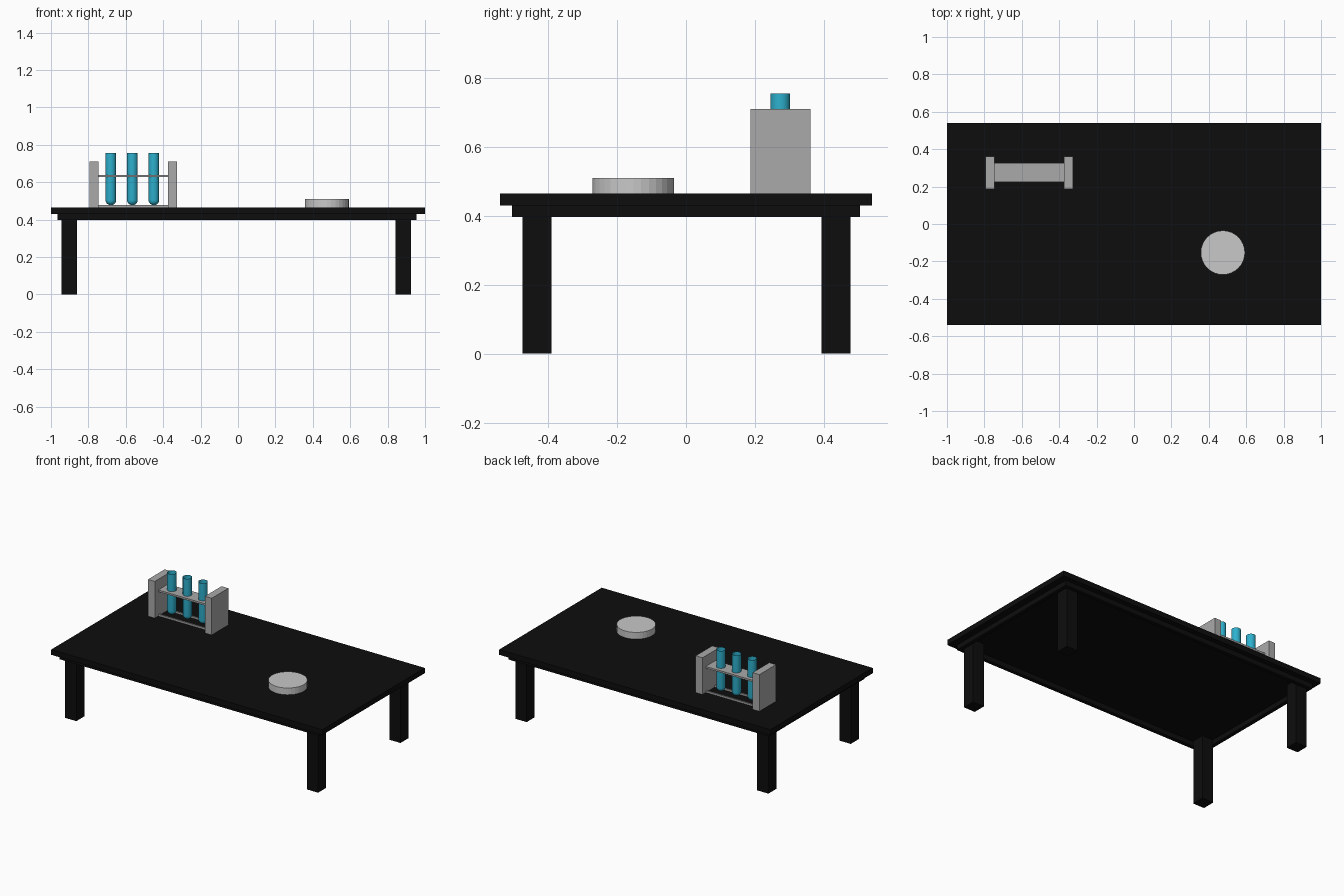
import bpy, bmesh, math

if "Cube" in bpy.data.objects:
    bpy.data.objects.remove(bpy.data.objects["Cube"])


def material(name, rgb):
    m = bpy.data.materials.new(name)
    m.diffuse_color = (*rgb, 1)
    m.use_nodes = True
    m.node_tree.nodes["Principled BSDF"].inputs["Base Color"].default_value = m.diffuse_color
    return m


BLACK = material("black lacquer", (0.004, 0.004, 0.004))
GREY = material("rack grey", (0.40, 0.40, 0.40))
PALE = material("dish pale grey", (0.58, 0.58, 0.58))
TEAL = material("tube teal", (0.027, 0.44, 0.62))


def finish(name, bm, mat):
    me = bpy.data.meshes.new(name)
    bm.to_mesh(me)
    bm.free()
    me.materials.append(mat)
    ob = bpy.data.objects.new(name, me)
    bpy.context.collection.objects.link(ob)
    return ob


def box(name, x, y, z, mat):
    """Box from (min, max) pairs."""
    bm = bmesh.new()
    bmesh.ops.create_cube(bm, size=1)
    for v in bm.verts:
        for i, (a, b) in enumerate((x, y, z)):
            v.co[i] = a if v.co[i] < 0 else b
    return finish(name, bm, mat)


def lathe(name, profile, centre, sides, mat, smooth):
    """Revolve (radius, z) points, starting on the axis at the bottom."""
    bm = bmesh.new()
    rings = []
    for r, z in profile:
        if r == 0:
            rings.append([bm.verts.new((centre[0], centre[1], z))] * sides)
        else:
            rings.append([bm.verts.new((centre[0] + r * math.cos(math.tau * i / sides),
                                        centre[1] + r * math.sin(math.tau * i / sides), z))
                          for i in range(sides)])
    for lo, hi in zip(rings, rings[1:]):
        for i in range(sides):
            j = (i + 1) % sides
            corners = list(dict.fromkeys((lo[i], lo[j], hi[j], hi[i])))
            bm.faces.new(corners).smooth = smooth
    return finish(name, bm, mat)


# Table top
TOP = 0.465
UNDER = 0.43
box("table_top", (-1, 1), (-0.54, 0.54), (UNDER, TOP), BLACK)

# Hollow apron under the top
ax0, ax1, ay, t = -0.965, 0.955, 0.505, 0.025
az = (0.397, UNDER)
box("apron_front", (ax0, ax1), (-ay, -ay + t), az, BLACK)
box("apron_back", (ax0, ax1), (ay - t, ay), az, BLACK)
box("apron_left", (ax0, ax0 + t), (-ay + t, ay - t), az, BLACK)
box("apron_right", (ax1 - t, ax1), (-ay + t, ay - t), az, BLACK)

# Legs
for sx, x in (("left", (-0.943, -0.86)), ("right", (0.841, 0.924))):
    for sy, y in (("front", (-0.475, -0.39)), ("back", (0.393, 0.478))):
        box(f"{sy}_{sx}_leg", x, y, (0, UNDER), BLACK)

# Test tube rack: end panels, shelf and two thin base rails
box("rack_left_panel", (-0.795, -0.745), (0.187, 0.362), (TOP, 0.71), GREY)
box("rack_right_panel", (-0.375, -0.325), (0.187, 0.362), (TOP, 0.71), GREY)
box("rack_shelf", (-0.745, -0.375), (0.224, 0.327), (0.627, 0.639), GREY)
for side, y in (("front", 0.224), ("back", 0.317)):
    box(f"rack_{side}_rail", (-0.745, -0.375), (y, y + 0.01), (TOP, 0.477), GREY)

# Open test tubes with round bottoms
R, BOTTOM = 0.0285, 0.477
profile = [(0, BOTTOM)]
for k in range(1, 7):
    a = math.pi / 2 * k / 6
    profile.append((R * math.sin(a), BOTTOM + R * (1 - math.cos(a))))
profile.append((R, 0.755))
for n, x in enumerate((-0.68, -0.565, -0.45), 1):
    lathe(f"test_tube_{n}", profile, (x, 0.274), 24, TEAL, True)

# Round dish
lathe("dish", [(0, TOP), (0.118, TOP), (0.118, 0.51), (0, 0.51)],
      (0.475, -0.153), 32, PALE, False)
